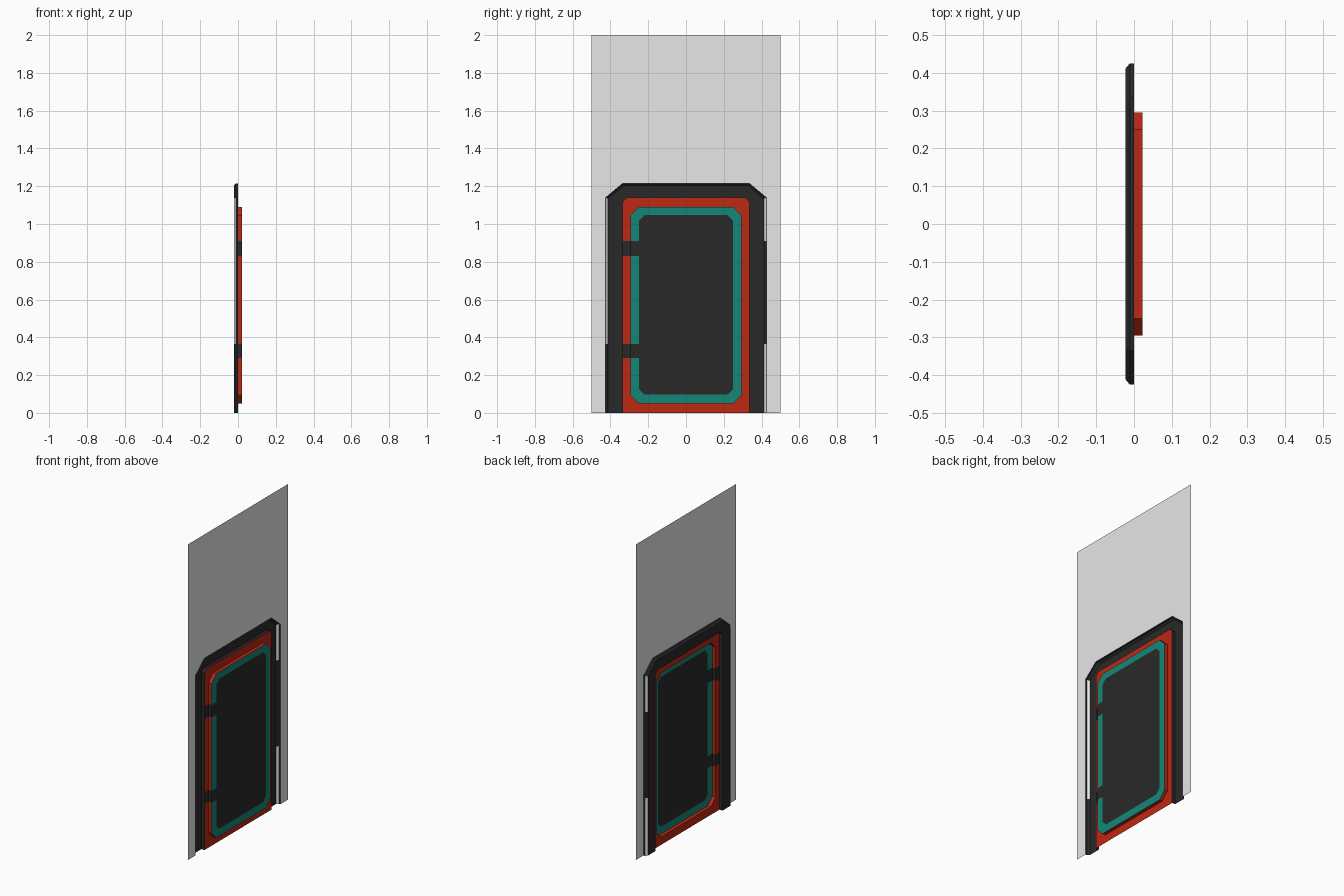
import bpy
import bmesh

if "Cube" in bpy.data.objects:
    bpy.data.objects.remove(bpy.data.objects["Cube"], do_unlink=True)


def material(name, rgb):
    m = bpy.data.materials.new(name)
    m.use_nodes = True
    m.diffuse_color = (*rgb, 1)
    m.node_tree.nodes["Principled BSDF"].inputs["Base Color"].default_value = (*rgb, 1)
    return m


GREY = material("wall grey", (0.8, 0.8, 0.8))
DARK = material("charcoal", (0.022, 0.022, 0.022))
RED = material("red", (0.50, 0.021, 0.007))
TEAL = material("teal", (0.007, 0.245, 0.187))

DEPTH = 0.022


def outline(x, w, z0, z1, foot, cy, cz):
    """Chamfered upright outline: half width w, from z0 to z1."""
    half = [(w - foot, z0), (w, z0 + foot), (w, z1 - cz), (w - cy, z1)]
    pts = half + [(-y, z) for y, z in reversed(half)]
    return [(x, y, z) for y, z in pts]


def sheet(name, loops, colours, cuts=(), rule=None, closed=False, cap=None):
    """Skin nested outlines; one colour per ring, then recolour by rule."""
    mats = [GREY, DARK, RED, TEAL]
    bm = bmesh.new()
    rings = [[bm.verts.new(p) for p in loop] for loop in loops]
    for a, b, colour in zip(rings, rings[1:], colours):
        for i in range(8 if closed else 7):
            j = (i + 1) % 8
            f = bm.faces.new((a[i], a[j], b[j], b[i]))
            f.material_index = mats.index(colour)
    if cap:
        bm.faces.new(rings[-1]).material_index = mats.index(cap)
    bmesh.ops.remove_doubles(bm, verts=bm.verts, dist=0.0001)
    for z in cuts:
        bmesh.ops.bisect_plane(bm, geom=bm.verts[:] + bm.edges[:] + bm.faces[:],
                               plane_co=(0, 0, z), plane_no=(0, 0, 1))
    for f in bm.faces:
        colour = rule(f) if rule else None
        if colour:
            f.material_index = mats.index(colour)
    mesh = bpy.data.meshes.new(name)
    bm.to_mesh(mesh)
    bm.free()
    for m in mats:
        mesh.materials.append(m)
    ob = bpy.data.objects.new(name, mesh)
    bpy.context.collection.objects.link(ob)
    return ob


# Shared outlines
frame_outer = outline(0, 0.425, 0, 1.215, 0, 0.09, 0.075)
opening = outline(0, 0.335, 0, 1.14, 0, 0.02, 0.02)

# Thin wall with a doorway cut to the frame outline
sheet("wall", [outline(0, 0.5, 0, 2, 0, 0, 0), frame_outer], [GREY])


# Frame standing out on the -x side, with pale strips on its side bevels
def strip_rule(f):
    c = f.calc_center_median()
    bevel = abs(f.normal.x) > 0.2 and abs(f.normal.y) > 0.2 and abs(f.normal.z) < 0.1
    if bevel and c.z < 1.14:
        low, high = c.z < 0.365, c.z > 0.91
        if (c.y < 0 and not low) or (c.y > 0 and (low or high)):
            return GREY


sheet("door_frame",
      [frame_outer,
       outline(-DEPTH / 2, 0.425, 0, 1.215, 0, 0.09, 0.075),
       outline(-DEPTH, 0.412, 0, 1.203, 0, 0.083, 0.069),
       outline(-DEPTH, 0.335, 0, 1.14, 0, 0.02, 0.02),
       opening],
      [DARK] * 4, cuts=(0.365, 0.91), rule=strip_rule)


# Door raised on the +x side, with two dark hinge bands on its -y edge
def hinge_rule(f):
    c = f.calc_center_median()
    if c.y < -0.25 and (0.29 < c.z < 0.365 or 0.83 < c.z < 0.91):
        return DARK


sheet("door",
      [opening,
       outline(0, 0.295, 0.05, 1.09, 0.045, 0.045, 0.045),
       outline(DEPTH, 0.295, 0.05, 1.09, 0.045, 0.045, 0.045),
       outline(DEPTH, 0.248, 0.097, 1.047, 0.028, 0.028, 0.028)],
      [RED, RED, TEAL], cuts=(0.29, 0.365, 0.83, 0.91),
      rule=hinge_rule, closed=True, cap=DARK)
